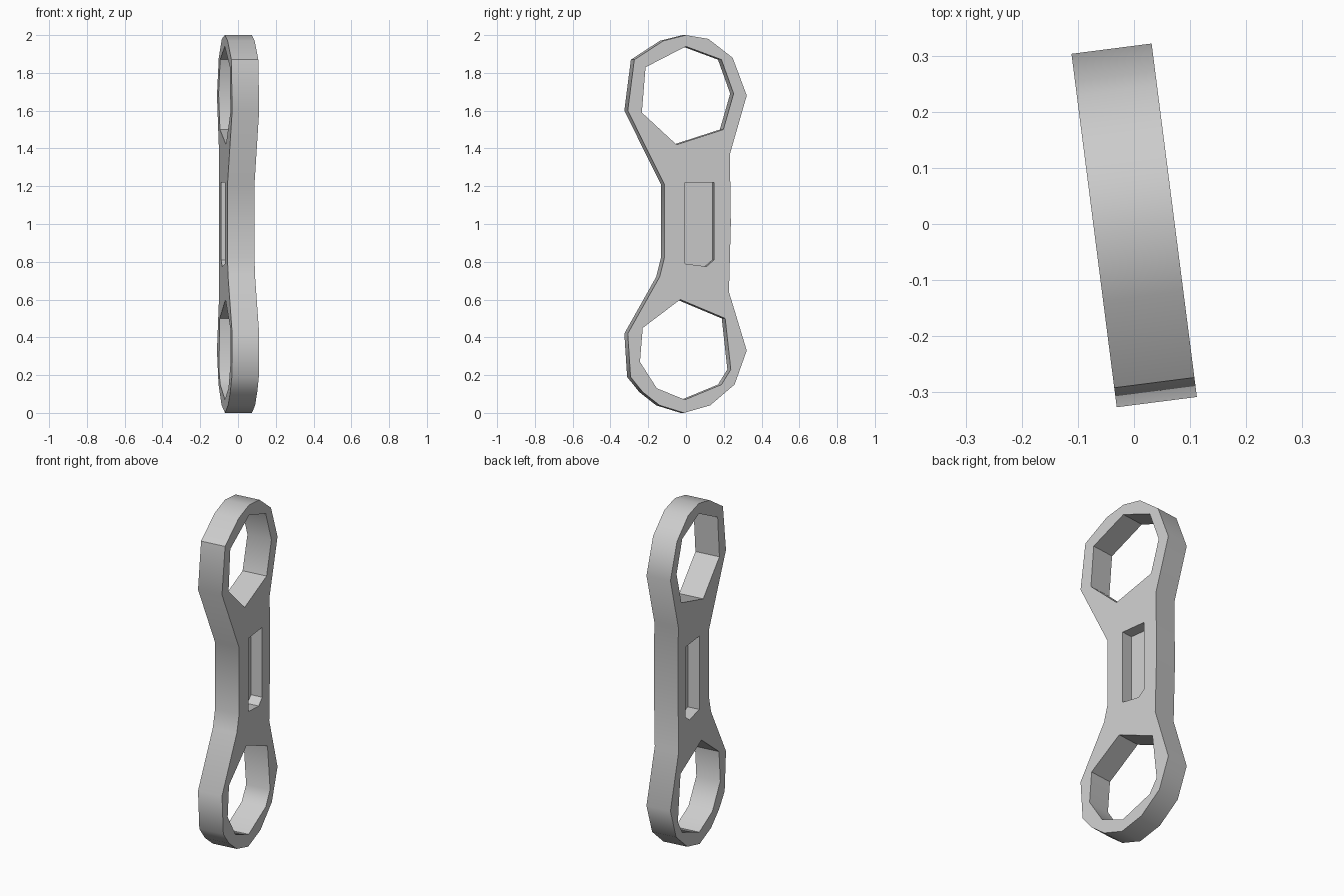
import bpy, bmesh, math

cube = bpy.data.objects.get("Cube")
if cube:
    bpy.data.objects.remove(cube, do_unlink=True)

HALF = 0.072               # half the plate thickness
TURN = math.radians(7.3)   # plate is turned slightly about z

grey = bpy.data.materials.new("plain grey")
grey.use_nodes = True
tone = (0.6, 0.6, 0.6, 1)
grey.diffuse_color = tone
grey.node_tree.nodes["Principled BSDF"].inputs["Base Color"].default_value = tone

# Profiles as (width, height) points
OUTLINE = [(-.01, 2), (.11, 1.98), (.24, 1.88), (.315, 1.68), (.225, 1.37), (.23, 1),
           (.22, .64), (.315, .33), (.25, .15), (.12, .04), (-.02, 0), (-.15, .04),
           (-.24, .11), (-.305, .19), (-.32, .42), (-.15, .72), (-.125, .82),
           (-.125, 1.21), (-.32, 1.6), (-.285, 1.87), (-.13, 1.97)]
UPPER_HOLE = [(-.01, 1.94), (.18, 1.87), (.245, 1.69), (.19, 1.5),
              (-.06, 1.42), (-.245, 1.59), (-.225, 1.83)]
LOWER_HOLE = [(-.04, .6), (.2, .5), (.23, .23), (.18, .15),
              (-.015, .07), (-.165, .13), (-.255, .27), (-.24, .45)]
SLOT = [(-.015, 1.22), (.14, 1.22), (.14, .81), (.1, .775), (-.015, .79)]


def make_plate(name, loops, half):
    """Plate in the local YZ plane; the first loop is the rim, the rest are holes."""
    bm = bmesh.new()
    rims = {-half: [], half: []}
    for loop in loops:
        rings = []
        for x, edges in rims.items():
            ring = [bm.verts.new((x, y, z)) for y, z in loop]
            edges += [bm.edges.new((a, b)) for a, b in zip(ring, ring[1:] + ring[:1])]
            rings.append(ring)
        back, front = rings
        for i in range(len(loop)):
            j = (i + 1) % len(loop)
            bm.faces.new((back[i], back[j], front[j], front[i]))
    # flat faces with the holes left open
    for edges in rims.values():
        bmesh.ops.triangle_fill(bm, edges=edges, use_beauty=True)
    bmesh.ops.recalc_face_normals(bm, faces=bm.faces)
    mesh = bpy.data.meshes.new(name)
    bm.to_mesh(mesh)
    bm.free()
    mesh.materials.append(grey)
    obj = bpy.data.objects.new(name, mesh)
    bpy.context.collection.objects.link(obj)
    obj.rotation_euler.z = TURN
    bpy.ops.object.select_all(action="DESELECT")
    obj.select_set(True)
    bpy.context.view_layer.objects.active = obj
    bpy.ops.object.shade_smooth_by_angle(angle=math.radians(40))
    return obj


# Double-ring link with a recessed slot on both faces
make_plate("link_plate", [OUTLINE, UPPER_HOLE, LOWER_HOLE, SLOT], HALF)
make_plate("slot_floor", [SLOT], 0.004)
